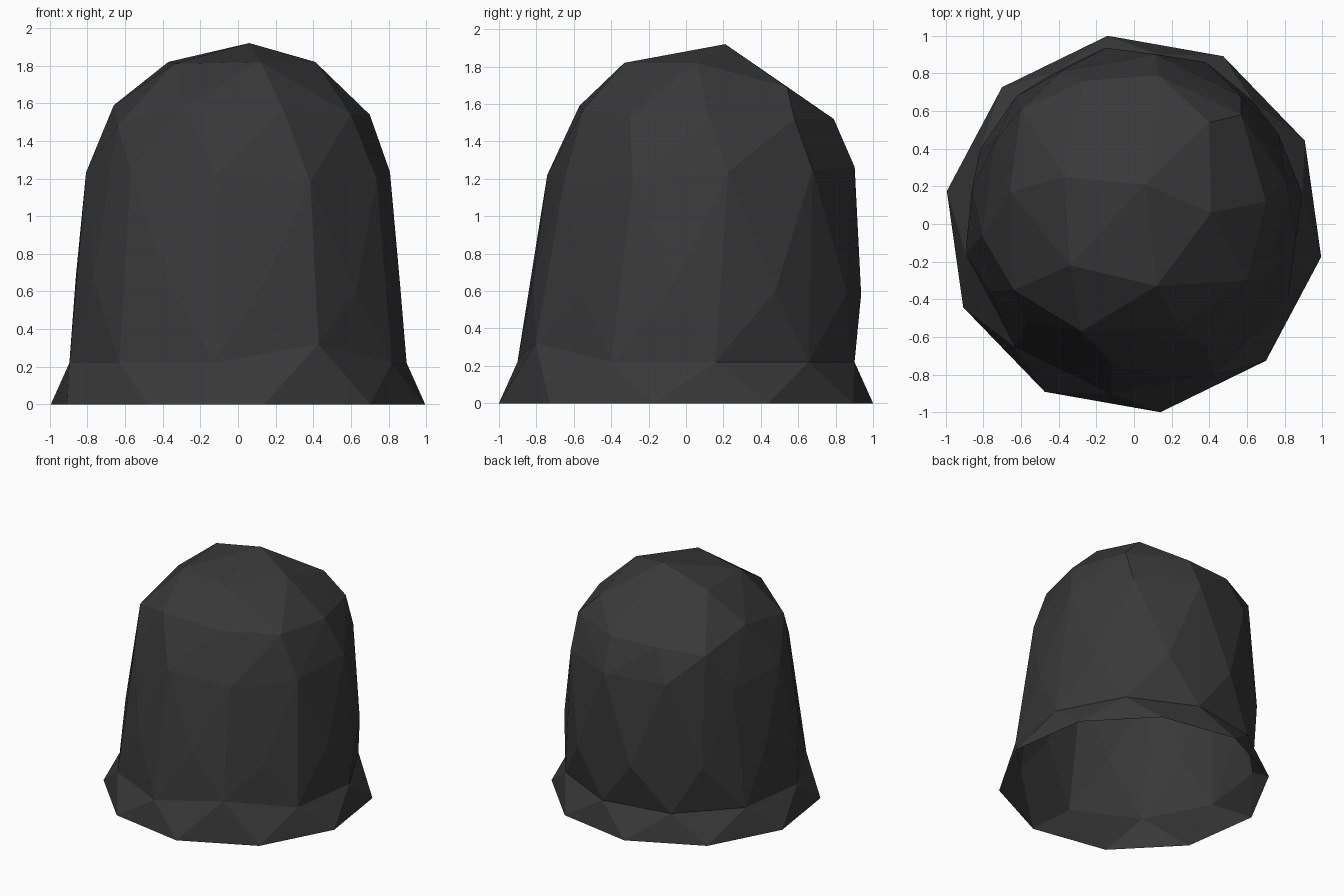
import bpy
import bmesh
import random
from math import cos, sin, radians

random.seed(4)

default_cube = bpy.data.objects.get("Cube")
if default_cube:
    bpy.data.objects.remove(default_cube, do_unlink=True)

SIDES = 10


def make_material(name, color):
    material = bpy.data.materials.new(name)
    material.use_nodes = True
    material.diffuse_color = color
    shader = material.node_tree.nodes["Principled BSDF"]
    shader.inputs["Base Color"].default_value = color
    shader.inputs["Roughness"].default_value = 0.9
    return material


def add_ring(bm, height, radius_x, radius_y, centre_y, twist, jitter=0.0):
    """Ring of vertices, with an optional uneven height."""
    ring = []
    for index in range(SIDES):
        angle = radians(twist + index * 360 / SIDES)
        lift = random.uniform(-jitter, jitter)
        position = (radius_x * cos(angle), centre_y + radius_y * sin(angle), height + lift)
        ring.append(bm.verts.new(position))
    return ring


bm = bmesh.new()

# Body wall rings
foot = add_ring(bm, 0.22, 0.91, 0.91, 0.0, -26)
add_ring(bm, 0.63, 0.87, 0.89, 0.06, -8, jitter=0.06)
add_ring(bm, 1.22, 0.82, 0.83, 0.08, -26, jitter=0.06)

# Faceted shoulder and crown corners
shoulder = [
    (0.7, 0.12, 1.54), (0.6, -0.3, 1.54), (0.24, -0.55, 1.57), (-0.28, -0.57, 1.59),
    (-0.64, -0.35, 1.48), (-0.66, 0.17, 1.59), (-0.6, 0.61, 1.48), (-0.26, 0.76, 1.52),
    (0.13, 0.79, 1.52), (0.57, 0.58, 1.52), (0.4, 0.54, 1.69),
]
crown = [
    (0.06, 0.21, 1.92), (0.41, 0.06, 1.82), (0.12, -0.33, 1.82),
    (-0.34, -0.22, 1.81), (-0.37, 0.25, 1.82),
]
for corner in shoulder + crown:
    bm.verts.new(corner)

# Wrap the corners in a skin and open the underside
hull = bmesh.ops.convex_hull(bm, input=bm.verts[:])
unused = [v for v in hull["geom_interior"] if isinstance(v, bmesh.types.BMVert)]
bmesh.ops.delete(bm, geom=unused, context="VERTS")
bm.normal_update()
underside = [f for f in bm.faces if all(v in foot for v in f.verts)]
bmesh.ops.delete(bm, geom=underside, context="FACES_ONLY")
spare_edges = [e for e in bm.edges if not e.link_faces]
bmesh.ops.delete(bm, geom=spare_edges, context="EDGES")

# Flared skirt of alternating triangles
rim = add_ring(bm, 0.0, 1.01, 1.01, 0.0, -10)
for index in range(SIDES):
    following = (index + 1) % SIDES
    bm.faces.new((foot[index], rim[index], foot[following]))
    bm.faces.new((rim[index], rim[following], foot[following]))

# Raise the crease at the front corner
for vert in foot:
    if vert.co.x > 0.3 and vert.co.y < -0.6:
        vert.co.z += 0.1

bmesh.ops.recalc_face_normals(bm, faces=bm.faces[:])
mesh = bpy.data.meshes.new("boulder_shell")
bm.to_mesh(mesh)
bm.free()

mesh.materials.append(make_material("charcoal_stone", (0.04, 0.04, 0.04, 1)))
boulder = bpy.data.objects.new("boulder_shell", mesh)
bpy.context.collection.objects.link(boulder)
